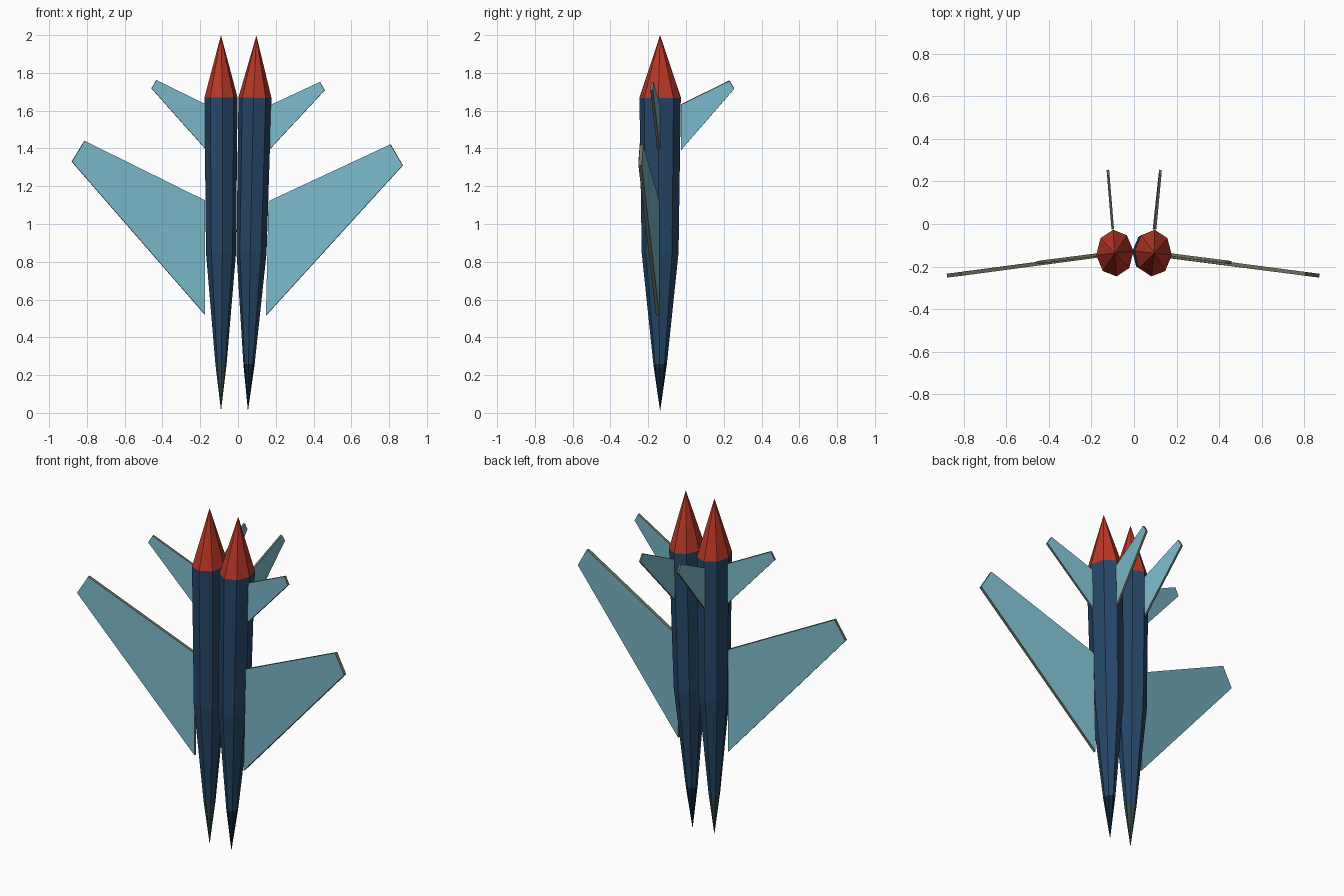
import bpy, bmesh, math
from mathutils import Matrix, Vector

cube = bpy.data.objects.get("Cube")
if cube:
    bpy.data.objects.remove(cube, do_unlink=True)


def material(name, rgb):
    lin = [((c / 255 + 0.055) / 1.055) ** 2.4 for c in rgb] + [1.0]
    m = bpy.data.materials.new(name)
    m.diffuse_color = lin
    m.use_nodes = True
    bsdf = m.node_tree.nodes["Principled BSDF"]
    bsdf.inputs["Base Color"].default_value = lin
    bsdf.inputs["Roughness"].default_value = 0.8
    return m


NAVY = material("navy", (37, 71, 103))
DARK = material("dark_navy", (16, 37, 58))
SLATE = material("dark_slate", (52, 72, 74))
RED = material("red", (184, 55, 38))
TEAL = material("pale_teal", (123, 186, 203))
OLIVE = material("olive_grey", (104, 112, 94))

# The left half is a mirror of the right half, swung slightly about the nose joint
MIRROR = Matrix.Scale(-1, 4, (1, 0, 0))
PIVOT = Vector((0, 0, 1.67))
SWING = (Matrix.Translation(PIVOT) @ Matrix.Rotation(0.0225, 4, 'Y')
         @ Matrix.Translation(-PIVOT))
SIDES = {"right": Matrix.Identity(4), "left": SWING @ MIRROR}


def finish(bm, name, mats, matrix):
    bm.transform(matrix)
    bmesh.ops.recalc_face_normals(bm, faces=bm.faces)
    mesh = bpy.data.meshes.new(name)
    bm.to_mesh(mesh)
    bm.free()
    for m in mats:
        mesh.materials.append(m)
    obj = bpy.data.objects.new(name, mesh)
    bpy.context.collection.objects.link(obj)


CX, CY = -0.09, -0.137


def loft(name, stations, mat, matrix):
    """Eight-sided oval sections (z, rx, ry); a zero radius makes a point."""
    bm = bmesh.new()
    rings = []
    for z, rx, ry in stations:
        n = 8 if rx else 1
        angles = [math.radians(5 + 45 * i) for i in range(n)]
        rings.append([bm.verts.new((CX + rx * math.cos(a), CY + ry * math.sin(a), z))
                      for a in angles])
    for a, b in zip(rings, rings[1:]):
        for i in range(8):
            j = (i + 1) % 8
            quad = [a[i % len(a)], a[j % len(a)], b[j % len(b)], b[i % len(b)]]
            bm.faces.new(list(dict.fromkeys(quad)))
    for ring in (rings[0], rings[-1]):
        if len(ring) > 1:
            bm.faces.new(ring)
    finish(bm, name, [mat], matrix)


def plate(name, outline, thickness, matrix):
    """Thin swept surface: teal broad faces and olive rim."""
    pts = [Vector(p) for p in outline]
    n = (pts[1] - pts[0]).cross(pts[3] - pts[0]).normalized() * thickness / 2
    bm = bmesh.new()
    a = [bm.verts.new(p + n) for p in pts]
    b = [bm.verts.new(p - n) for p in pts]
    bm.faces.new(a)
    bm.faces.new(b[::-1])
    for i in range(4):
        j = (i + 1) % 4
        bm.faces.new((a[i], b[i], b[j], a[j])).material_index = 1
    finish(bm, name, [TEAL, OLIVE], matrix)


for side, mtx in SIDES.items():
    # Hull, nose and tapered tail
    loft(side + "_hull", [(0.26, 0.03, 0.036), (0.85, 0.08, 0.098),
                          (1.67, 0.088, 0.11)], NAVY, mtx)
    loft(side + "_nose_cone", [(1.67, 0.088, 0.11), (2.0, 0, 0)], RED, mtx)
    loft(side + "_tail_tip", [(0.01, 0, 0), (0.26, 0.03, 0.036)],
         SLATE if side == "right" else DARK, mtx)
    # Main wing, foreplane and upright fin
    plate(side + "_wing", [(-0.175, -0.15, 1.125), (-0.813, -0.235, 1.44),
                           (-0.88, -0.243, 1.33), (-0.175, -0.15, 0.52)], 0.018, mtx)
    plate(side + "_foreplane", [(-0.175, -0.145, 1.635), (-0.432, -0.178, 1.762),
                                (-0.458, -0.182, 1.718), (-0.175, -0.145, 1.40)], 0.014, mtx)
    plate(side + "_fin", [(-0.10, -0.025, 1.635), (-0.121, 0.23, 1.76),
                          (-0.123, 0.255, 1.718), (-0.10, -0.025, 1.395)], 0.012, mtx)
